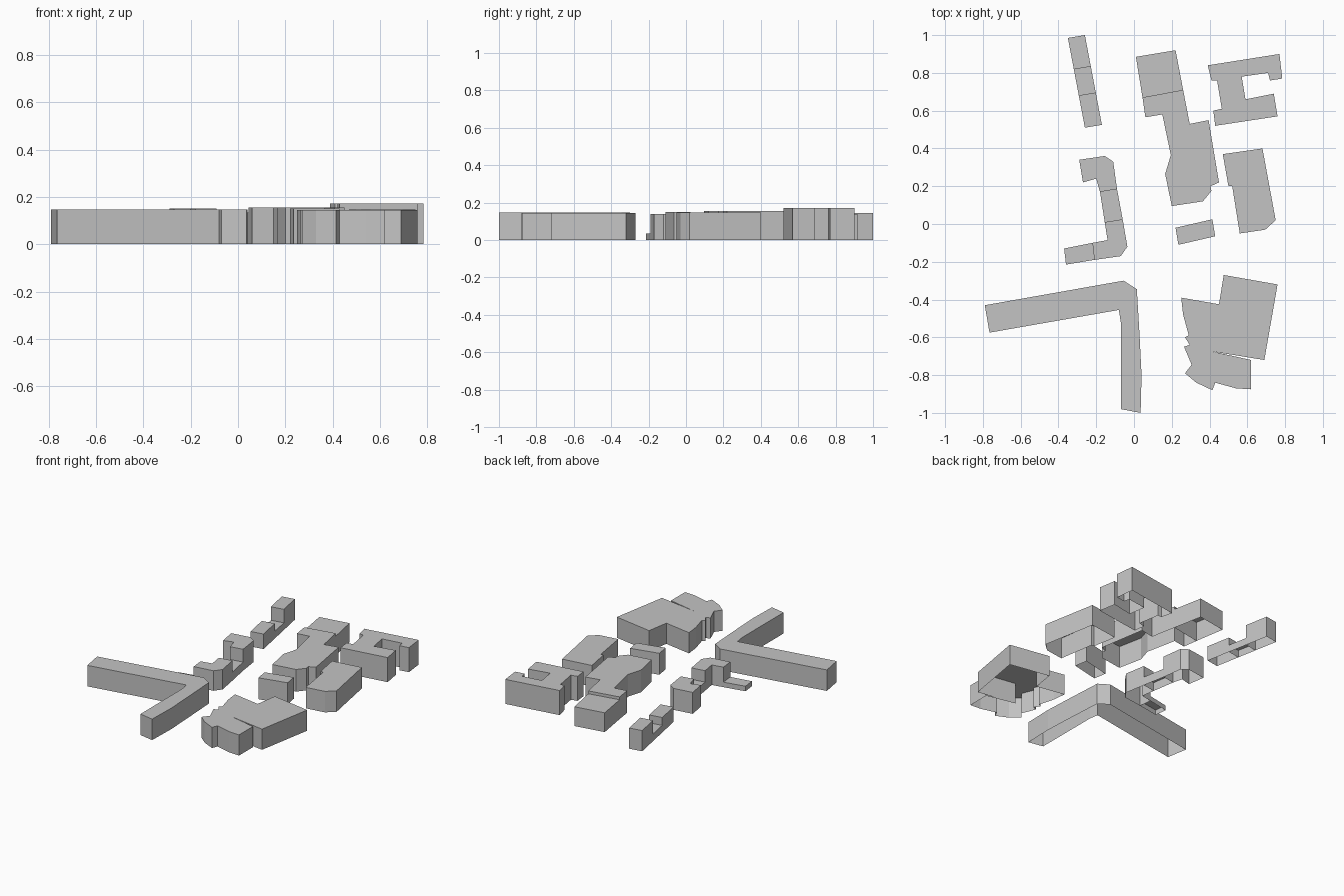
import bpy
import bmesh
from mathutils import Vector

default_cube = bpy.data.objects.get("Cube")
if default_cube:
    bpy.data.objects.remove(default_cube, do_unlink=True)

# Single plain grey for the whole district
grey = bpy.data.materials.new("light grey")
grey.use_nodes = True
colour = (.55, .55, .55, 1)
grey.diffuse_color = colour
for node in grey.node_tree.nodes:
    if node.type == "BSDF_PRINCIPLED":
        node.inputs["Base Color"].default_value = colour


def signed_area(outline):
    following = outline[1:] + outline[:1]
    return sum(a[0] * b[1] - b[0] * a[1] for a, b in zip(outline, following))


def building(name, height, outline):
    """Extrude a footprint into walls and a flat roof, open underneath."""
    if signed_area(outline) < 0:
        outline = outline[::-1]
    bm = bmesh.new()
    ground = [bm.verts.new((x, y, 0)) for x, y in outline]
    eaves = [bm.verts.new((x, y, height)) for x, y in outline]
    bm.faces.new(eaves)
    for i in range(len(outline)):
        j = (i + 1) % len(outline)
        bm.faces.new((ground[i], ground[j], eaves[j], eaves[i]))
    mesh = bpy.data.meshes.new(name)
    bm.to_mesh(mesh)
    bm.free()
    mesh.materials.append(grey)
    obj = bpy.data.objects.new(name, mesh)
    bpy.context.collection.objects.link(obj)
    return obj


def terrace(name, left_line, right_line, sections):
    """Cut a straight strip into boxes: each section is start, end, height."""
    left = [Vector(p) for p in left_line]
    right = [Vector(p) for p in right_line]
    for label, start, end, height in sections:
        corners = [left[0].lerp(left[1], start), left[0].lerp(left[1], end),
                   right[0].lerp(right[1], end), right[0].lerp(right[1], start)]
        building(name + "_" + label, height, [tuple(c) for c in corners])


# Stepped terrace at the back
terrace("back_terrace", [(-.35, .985), (-.26, .51)], [(-.26, 1), (-.17, .525)], [
    ("tall", 0, .35, .145),
    ("low", .35, .64, .05),
    ("medium", .64, 1, .105),
])

# Hooked row with a low link and a low end
building("hooked_row_north", .15, [
    (-.29, .34), (-.155, .36), (-.11, .33), (-.09, .185),
    (-.18, .17), (-.2, .24), (-.27, .22)])
building("hooked_row_link", .06, [
    (-.18, .17), (-.09, .185), (-.06, .025), (-.155, .01)])
building("hooked_row_south", .14, [
    (-.155, .01), (-.06, .025), (-.035, -.12), (-.07, -.17),
    (-.21, -.19), (-.22, -.1), (-.14, -.085)])
building("hooked_row_end", .035, [
    (-.22, -.1), (-.21, -.19), (-.36, -.215), (-.37, -.13)])

# Long corner block with two wings
building("long_corner_block", .147, [
    (-.79, -.43), (-.055, -.3), (.015, -.345), (.03, -.6), (.04, -.8),
    (.035, -1), (-.07, -.98), (-.07, -.52), (-.08, -.455), (-.765, -.575)])

# Central block and its northern annex
building("central_annex", .135, [
    (.01, .885), (.22, .92), (.26, .71), (.045, .67)])
building("central_block", .155, [
    (.045, .67), (.26, .71), (.295, .53), (.395, .55), (.45, .22),
    (.405, .2), (.41, .175), (.365, .12), (.2, .095), (.165, .265),
    (.195, .365), (.15, .58), (.06, .565)])

# Courtyard block at the back
building("courtyard_block", .172, [
    (.39, .84), (.77, .9), (.785, .77), (.72, .76), (.71, .8), (.57, .78),
    (.59, .66), (.74, .69), (.76, .57), (.43, .52), (.42, .6), (.465, .61),
    (.44, .76), (.41, .76)])

# East block and the small block beside it
building("east_block", .147, [
    (.47, .37), (.68, .4), (.75, .02), (.695, -.03),
    (.56, -.05), (.52, .2), (.5, .2)])
building("small_block", .15, [
    (.22, -.02), (.415, .025), (.43, -.065), (.235, -.11)])

# Irregular hall at the front with a narrow slit
building("front_hall", .145, [
    (.25, -.39), (.45, -.425), (.475, -.27), (.76, -.32), (.69, -.72),
    (.415, -.675), (.62, -.72), (.62, -.875), (.54, -.87), (.43, -.84),
    (.415, -.88), (.33, -.84), (.27, -.79), (.305, -.745), (.265, -.65),
    (.295, -.64), (.27, -.6), (.29, -.59), (.26, -.48)])
